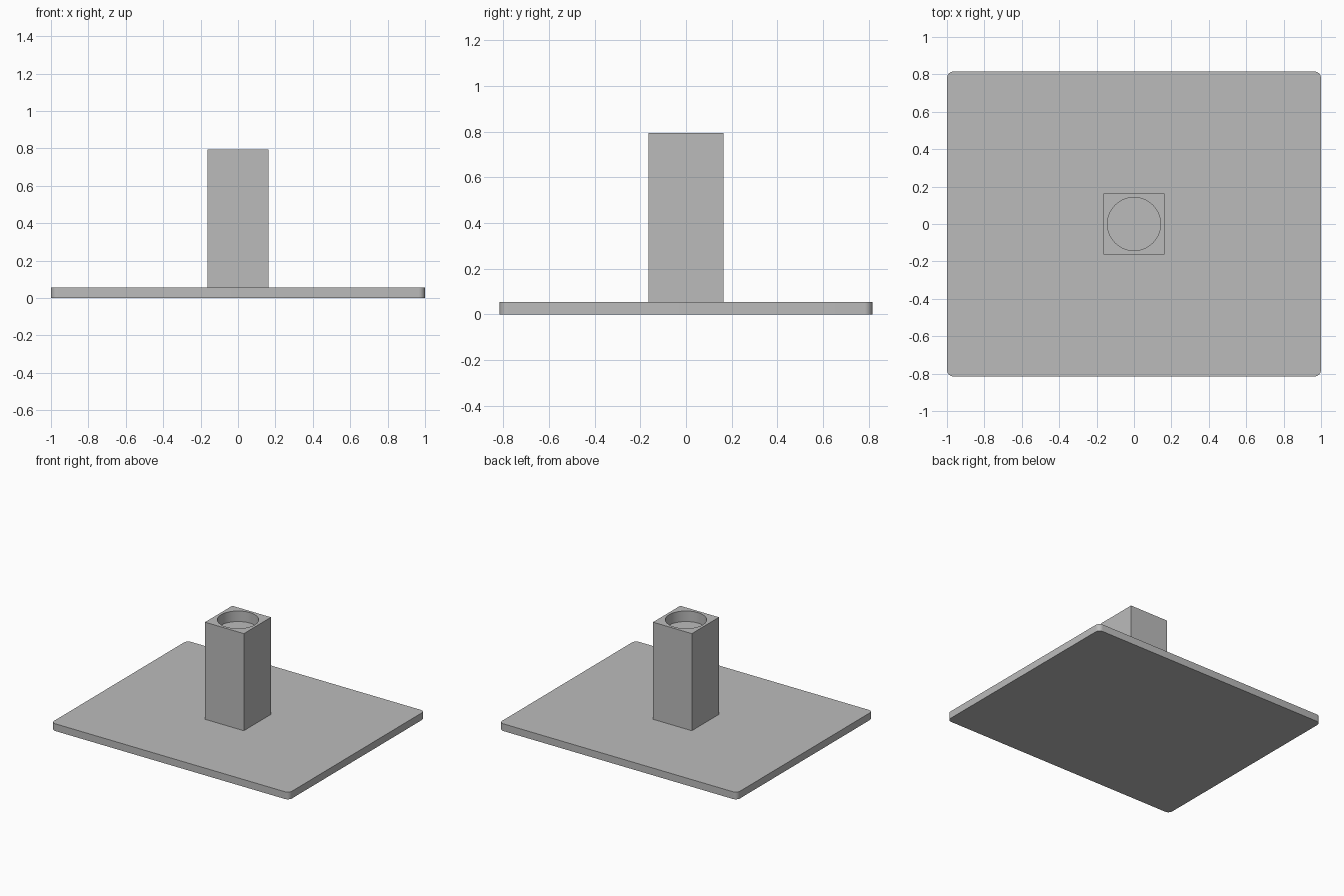
import bpy
import bmesh
from math import radians

PLATE_TOP = 0.055
POST_TOP = 0.793
POST_HALF = 0.163
BORE_RADIUS = 0.142
BORE_DEPTH = 0.08

default = bpy.data.objects.get("Cube")
if default:
    bpy.data.objects.remove(default, do_unlink=True)

# Single grey material
grey = bpy.data.materials.new("plain grey")
grey.use_nodes = True
colour = (0.5, 0.5, 0.5, 1)
grey.diffuse_color = colour
grey.node_tree.nodes["Principled BSDF"].inputs["Base Color"].default_value = colour


def make_box(name, half_x, half_y, low, high, corner=0):
    """Upright box, with optional rounded vertical corners."""
    bm = bmesh.new()
    bmesh.ops.create_cube(bm, size=2)
    for v in bm.verts:
        v.co = (v.co.x * half_x, v.co.y * half_y, high if v.co.z > 0 else low)
    if corner:
        upright = [e for e in bm.edges if abs(e.verts[0].co.z - e.verts[1].co.z) > 0.01]
        bmesh.ops.bevel(bm, geom=upright, offset=corner, segments=8,
                        profile=0.5, affect='EDGES')
    return finish(name, bm)


def finish(name, bm):
    mesh = bpy.data.meshes.new(name)
    bm.to_mesh(mesh)
    bm.free()
    mesh.materials.append(grey)
    obj = bpy.data.objects.new(name, mesh)
    bpy.context.collection.objects.link(obj)
    return obj


# Base plate and square post
plate = make_box("base_plate", 1, 0.815, 0, PLATE_TOP, corner=0.035)
post = make_box("post", POST_HALF, POST_HALF, PLATE_TOP, POST_TOP)

# Shallow round socket cut into the top of the post
bm = bmesh.new()
bmesh.ops.create_cone(bm, cap_ends=True, segments=64, radius1=BORE_RADIUS,
                      radius2=BORE_RADIUS, depth=BORE_DEPTH * 2)
bmesh.ops.translate(bm, verts=bm.verts, vec=(0, 0, POST_TOP))
cutter = finish("socket_cutter", bm)
cut = post.modifiers.new("socket", 'BOOLEAN')
cut.operation = 'DIFFERENCE'
cut.solver = 'EXACT'
cut.object = cutter

# Apply the cut, then drop the cutter
bpy.ops.object.select_all(action='DESELECT')
post.select_set(True)
bpy.context.view_layer.objects.active = post
bpy.ops.object.modifier_apply(modifier=cut.name)
bpy.data.objects.remove(cutter, do_unlink=True)

# Smooth the round surfaces, keep the edges crisp
plate.select_set(True)
bpy.ops.object.shade_smooth_by_angle(angle=radians(30))
